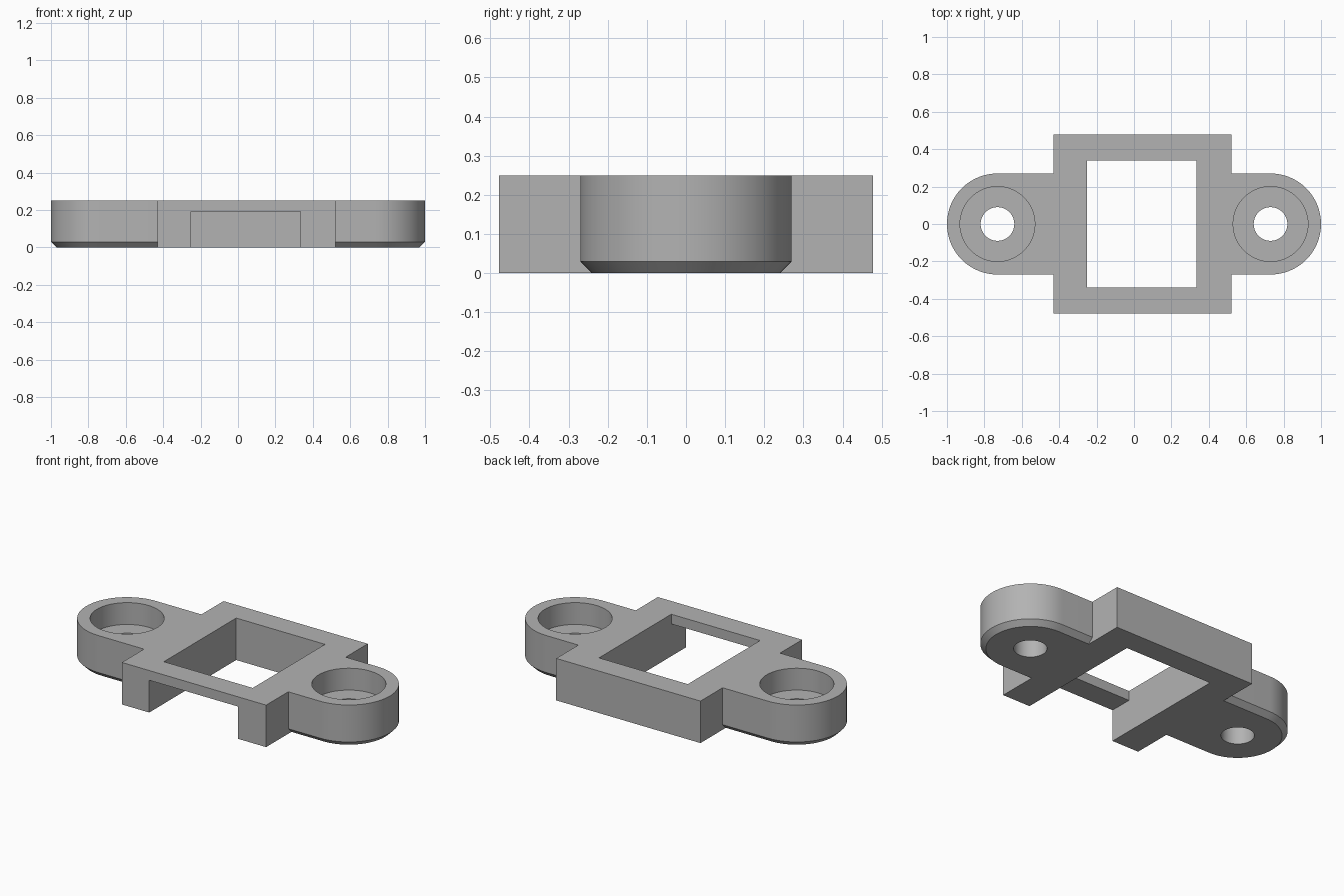
import bpy, bmesh
from math import sin, cos, pi, radians

cube = bpy.data.objects.get("Cube")
if cube:
    bpy.data.objects.remove(cube, do_unlink=True)

HEIGHT = 0.25
LUG_X, LUG_R, CHAMFER = 0.73, 0.27, 0.03

grey = bpy.data.materials.new("matte grey")
grey.use_nodes = True
colour = (0.45, 0.45, 0.45, 1)
grey.diffuse_color = colour
grey.node_tree.nodes["Principled BSDF"].inputs["Base Color"].default_value = colour


def loft(name, rings):
    """Closed solid through a stack of matching (outline, z) rings."""
    bm = bmesh.new()
    loops = [[bm.verts.new((x, y, z)) for x, y in outline] for outline, z in rings]
    for low, high in zip(loops, loops[1:]):
        for i in range(len(low)):
            bm.faces.new((low[i - 1], low[i], high[i], high[i - 1]))
    bm.faces.new(loops[0])
    bm.faces.new(loops[-1])
    bmesh.ops.recalc_face_normals(bm, faces=bm.faces)
    mesh = bpy.data.meshes.new(name)
    bm.to_mesh(mesh)
    bm.free()
    mesh.materials.append(grey)
    obj = bpy.data.objects.new(name, mesh)
    bpy.context.collection.objects.link(obj)
    return obj


def box(name, x0, x1, y0, y1, z0, z1):
    outline = [(x0, y0), (x1, y0), (x1, y1), (x0, y1)]
    return loft(name, [(outline, z0), (outline, z1)])


def cylinder(name, x, radius, z0, z1, sides=64):
    angles = [2 * pi * i / sides for i in range(sides)]
    outline = [(x + radius * cos(a), radius * sin(a)) for a in angles]
    return loft(name, [(outline, z0), (outline, z1)])


def lug_outline(side, radius, steps=40):
    """Rounded tongue whose square end is buried in the frame."""
    arc = [-pi / 2 + pi * i / steps for i in range(steps + 1)]
    points = [(0.37, -radius)]
    points += [(LUG_X + radius * cos(a), radius * sin(a)) for a in arc]
    points.append((0.37, radius))
    return [(side * x, y) for x, y in points]


def combine(target, tool, operation):
    tool.hide_render = True
    mod = target.modifiers.new(operation.title(), 'BOOLEAN')
    mod.operation, mod.solver, mod.object = operation, 'EXACT', tool
    bpy.context.view_layer.objects.active = target
    bpy.ops.object.modifier_apply(modifier=mod.name)
    bpy.data.objects.remove(tool, do_unlink=True)


# Rectangular frame with an open window and a notch under its front bar
frame = box("mounting_bracket", -0.43, 0.52, -0.478, 0.478, 0, HEIGHT)

# Mounting lugs, chamfered at the bottom
for side in (-1, 1):
    full = lug_outline(side, LUG_R)
    lug = loft("lug", [(lug_outline(side, LUG_R - CHAMFER), 0),
                       (full, CHAMFER), (full, HEIGHT)])
    combine(frame, lug, 'UNION')

combine(frame, box("window_cutter", -0.25, 0.335, -0.34, 0.34, -0.1, 0.4), 'DIFFERENCE')
combine(frame, box("notch_cutter", -0.25, 0.335, -0.6, -0.2, -0.1, 0.192), 'DIFFERENCE')

# Counterbored screw holes
for side in (-1, 1):
    combine(frame, cylinder("counterbore_cutter", side * LUG_X, 0.2, 0.12, 0.4), 'DIFFERENCE')
    combine(frame, cylinder("screw_cutter", side * LUG_X, 0.09, -0.1, 0.4), 'DIFFERENCE')

# Smooth rounds, crisp corners
bpy.ops.object.select_all(action='DESELECT')
frame.select_set(True)
bpy.context.view_layer.objects.active = frame
bpy.ops.object.shade_smooth_by_angle(angle=radians(30))
